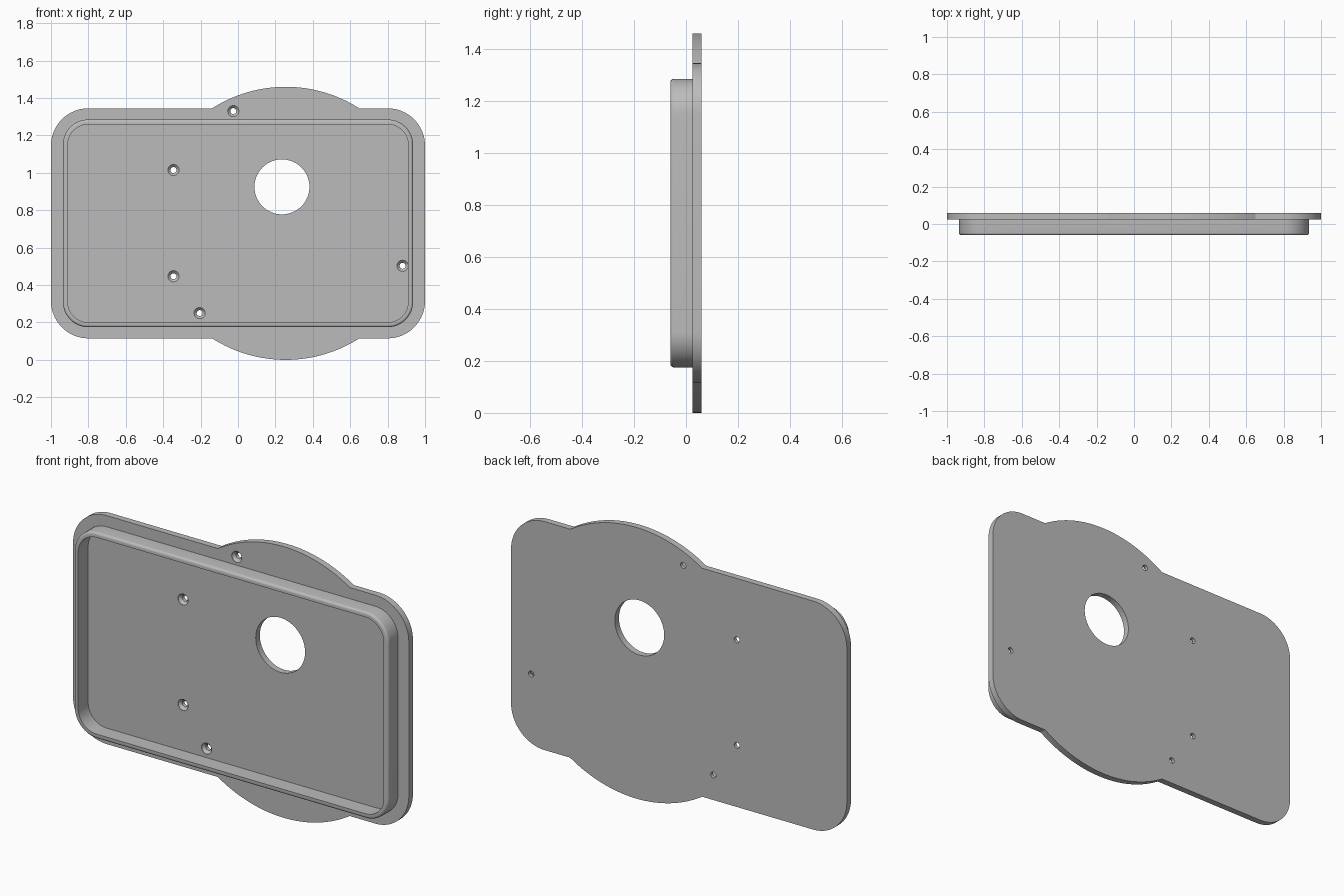
import bpy, bmesh, math

cube = bpy.data.objects.get("Cube")
if cube:
    bpy.data.objects.remove(cube, do_unlink=True)

GREY = (0.5, 0.5, 0.5, 1)
grey = bpy.data.materials.new("plain grey")
grey.use_nodes = True
grey.diffuse_color = GREY
grey.node_tree.nodes["Principled BSDF"].inputs["Base Color"].default_value = GREY

FRONT, MID, BACK = -0.06, 0.025, 0.06
CENTRE_Z = 0.73


def arc(cx, cz, r, start, end, steps):
    """Points (x, z) along an arc, angles in degrees."""
    angles = [math.radians(start + (end - start) * i / steps) for i in range(steps + 1)]
    return [(cx + r * math.cos(a), cz + r * math.sin(a)) for a in angles]


def corner(half_w, half_h, r, quadrant):
    """One rounded corner of a centred rectangle."""
    sx = 1 if quadrant in (0, 3) else -1
    sz = 1 if quadrant < 2 else -1
    return arc(sx * (half_w - r), CENTRE_Z + sz * (half_h - r), r,
               90 * quadrant, 90 * quadrant + 90, 16)


def loft(name, rings, closed=False):
    """Skin a list of (outline, y) rings; cap the ends or join them up."""
    bm = bmesh.new()
    loops = [[bm.verts.new((x, y, z)) for x, z in outline] for outline, y in rings]
    pairs = list(zip(loops, loops[1:]))
    if closed:
        pairs.append((loops[-1], loops[0]))
    else:
        bm.faces.new(loops[0])
        bm.faces.new(loops[-1])
    for a, b in pairs:
        n = len(a)
        for i in range(n):
            j = (i + 1) % n
            bm.faces.new((a[i], a[j], b[j], b[i]))
    bmesh.ops.recalc_face_normals(bm, faces=bm.faces[:])
    mesh = bpy.data.meshes.new(name)
    bm.to_mesh(mesh)
    bm.free()
    mesh.materials.append(grey)
    obj = bpy.data.objects.new(name, mesh)
    bpy.context.collection.objects.link(obj)
    return obj


def circle(x, z, r, steps=32):
    return arc(x, z, r, 0, 360, steps)[:-1]


# Back plate: rounded rectangle merged with a large disc
HALF_W, HALF_H, DISC_X, DISC_R = 1.0, 0.615, 0.255, 0.73
bulge = math.degrees(math.asin(HALF_H / DISC_R))
outline = (corner(HALF_W, HALF_H, 0.2, 0)
           + arc(DISC_X, CENTRE_Z, DISC_R, bulge, 180 - bulge, 32)
           + corner(HALF_W, HALF_H, 0.2, 1)
           + corner(HALF_W, HALF_H, 0.2, 2)
           + arc(DISC_X, CENTRE_Z, DISC_R, 180 + bulge, 360 - bulge, 32)
           + corner(HALF_W, HALF_H, 0.2, 3))
plate = loft("back_plate", [(outline, MID), (outline, BACK)])

# Round window and countersunk screw holes
window = circle(0.235, 0.925, 0.147, 64)
cutters = [loft("window_cutter", [(window, MID - 0.1), (window, BACK + 0.1)])]
for x, z in [(-0.025, 1.33), (-0.345, 1.015), (-0.345, 0.447), (0.88, 0.503), (-0.205, 0.25)]:
    wide, narrow = circle(x, z, 0.03), circle(x, z, 0.016)
    cutters.append(loft("screw_cutter", [(wide, MID - 0.01), (wide, MID + 0.002),
                                         (narrow, MID + 0.016), (narrow, BACK + 0.01)]))
for cutter in cutters:
    cutter.hide_render = True
    mod = plate.modifiers.new("hole", "BOOLEAN")
    mod.operation = "DIFFERENCE"
    mod.solver = "EXACT"
    mod.object = cutter
bpy.context.view_layer.update()
cut = bpy.data.meshes.new_from_object(plate.evaluated_get(bpy.context.evaluated_depsgraph_get()))
plate.modifiers.clear()
plate.data = cut
for cutter in cutters:
    bpy.data.objects.remove(cutter, do_unlink=True)


# Raised rim wall with a rounded outer front edge
def rim_outline(inset):
    return [p for q in range(4)
            for p in corner(0.936 - inset, 0.555 - inset, 0.135 - inset, q)]


EDGE, WALL = 0.013, 0.026
profile = [(0, MID + 0.005)]
for i in range(5):
    a = math.radians(90 * i / 4)
    profile.append((EDGE * (1 - math.cos(a)), FRONT + EDGE * (1 - math.sin(a))))
profile += [(WALL, FRONT), (WALL, MID + 0.005)]
rim = loft("rim_wall", [(rim_outline(inset), y) for inset, y in profile], closed=True)

# Smooth curved sides, sharp edges
for obj in (plate, rim):
    bpy.ops.object.select_all(action="DESELECT")
    obj.select_set(True)
    bpy.context.view_layer.objects.active = obj
    bpy.ops.object.shade_smooth_by_angle(angle=math.radians(30))
